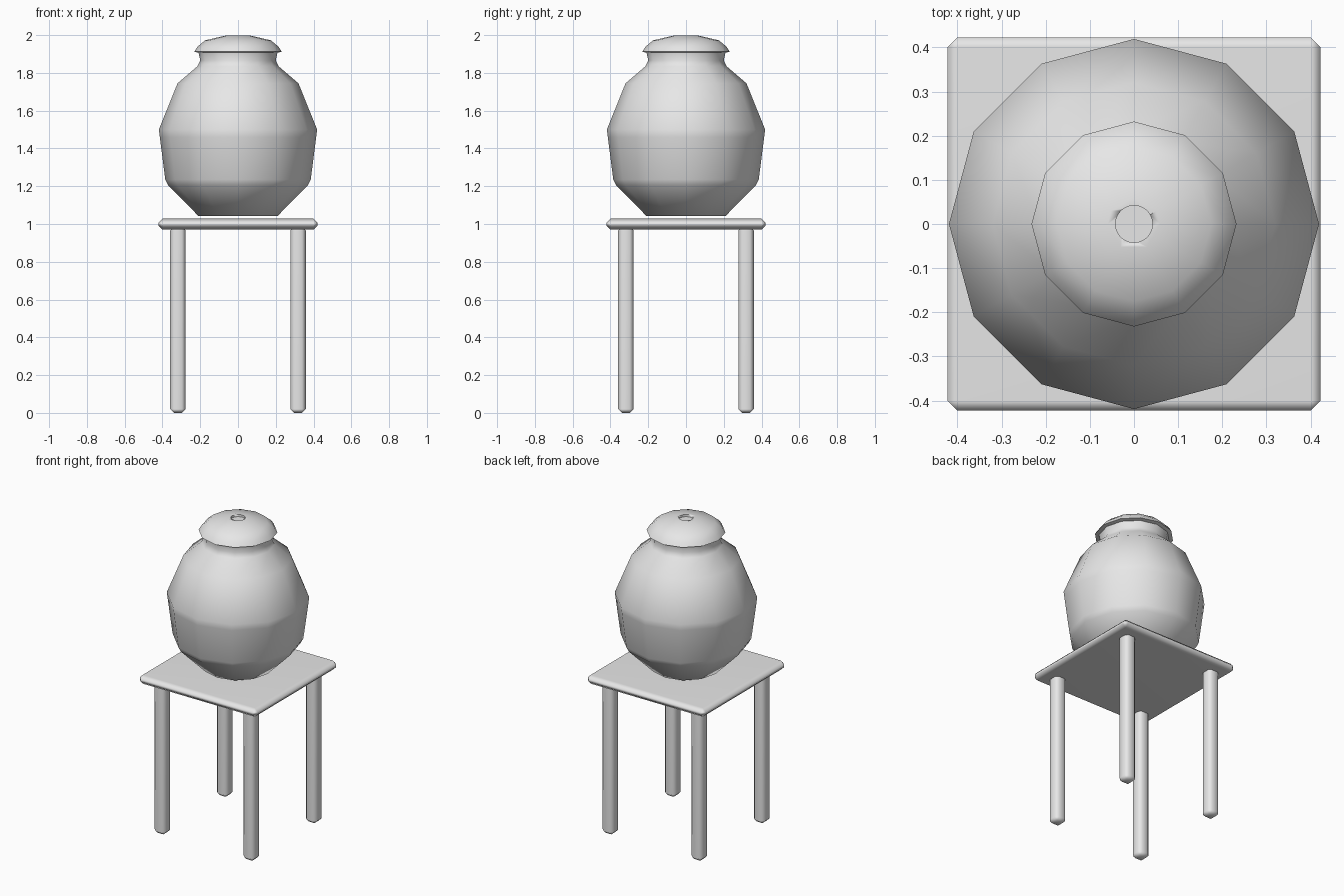
import bpy, bmesh, math

if "Cube" in bpy.data.objects:
    bpy.data.objects.remove(bpy.data.objects["Cube"], do_unlink=True)

GREY = (0.8, 0.8, 0.8, 1.0)
mat = bpy.data.materials.new("light_grey")
mat.use_nodes = True
mat.diffuse_color = GREY
mat.node_tree.nodes["Principled BSDF"].inputs["Base Color"].default_value = GREY


def finish(name, bm, angle):
    bmesh.ops.recalc_face_normals(bm, faces=bm.faces)
    mesh = bpy.data.meshes.new(name)
    bm.to_mesh(mesh)
    bm.free()
    mesh.materials.append(mat)
    obj = bpy.data.objects.new(name, mesh)
    bpy.context.collection.objects.link(obj)
    bpy.ops.object.select_all(action="DESELECT")
    obj.select_set(True)
    bpy.context.view_layer.objects.active = obj
    bpy.ops.object.shade_smooth_by_angle(angle=math.radians(angle))
    return obj


def beveled_box(name, size, center, bevel):
    bm = bmesh.new()
    bmesh.ops.create_cube(bm, size=1)
    bmesh.ops.scale(bm, vec=size, verts=bm.verts)
    bmesh.ops.translate(bm, vec=center, verts=bm.verts)
    bmesh.ops.bevel(bm, geom=bm.edges[:], offset=bevel, segments=1, affect="EDGES")
    obj = finish(name, bm, 60)
    mod = obj.modifiers.new("even_shading", "WEIGHTED_NORMAL")
    mod.keep_sharp = True
    return obj


def lathe(name, profile, sides, angle):
    bm = bmesh.new()
    rings = []
    for r, z in profile:
        rings.append([bm.verts.new((r * math.cos(math.tau * i / sides),
                                    r * math.sin(math.tau * i / sides), z))
                      for i in range(sides)])
    for low, high in zip(rings, rings[1:]):
        for i in range(sides):
            j = (i + 1) % sides
            bm.faces.new((low[i], low[j], high[j], high[i]))
    bm.faces.new(rings[0])
    bm.faces.new(rings[-1])
    return finish(name, bm, angle)


# Table
beveled_box("table_top", (0.844, 0.844, 0.058), (0, 0, 0.999), 0.022)
for side, sx in (("left", 1), ("right", -1)):
    for end, sy in (("front", -1), ("back", 1)):
        beveled_box(f"{end}_{side}_leg", (0.082, 0.082, 0.985),
                    (sx * 0.318, sy * 0.318, 0.4925), 0.02)

# Jar body with a narrow neck, floating just above the table
lathe("jar_body", [(0.21, 1.043), (0.37, 1.205), (0.385, 1.235), (0.414, 1.46),
                   (0.419, 1.50), (0.32, 1.745), (0.215, 1.835), (0.2, 1.865),
                   (0.21, 1.915)], 12, 70)

# Domed lid with a small round recess in its centre
lathe("lid", [(0.2, 1.905), (0.232, 1.912), (0.215, 1.938), (0.175, 1.972),
              (0.06, 1.999)], 12, 50)
lid = bpy.data.objects["lid"]
bm = bmesh.new()
bmesh.ops.create_cone(bm, segments=24, radius1=0.042, radius2=0.042, depth=0.04,
                      cap_ends=True)
bmesh.ops.translate(bm, vec=(0, 0, 2.005), verts=bm.verts)
cutter = finish("recess_cutter", bm, 30)
cutter.hide_render = True
cutter.hide_set(True)
cut = lid.modifiers.new("recess", "BOOLEAN")
cut.operation = "DIFFERENCE"
cut.solver = "EXACT"
cut.object = cutter
